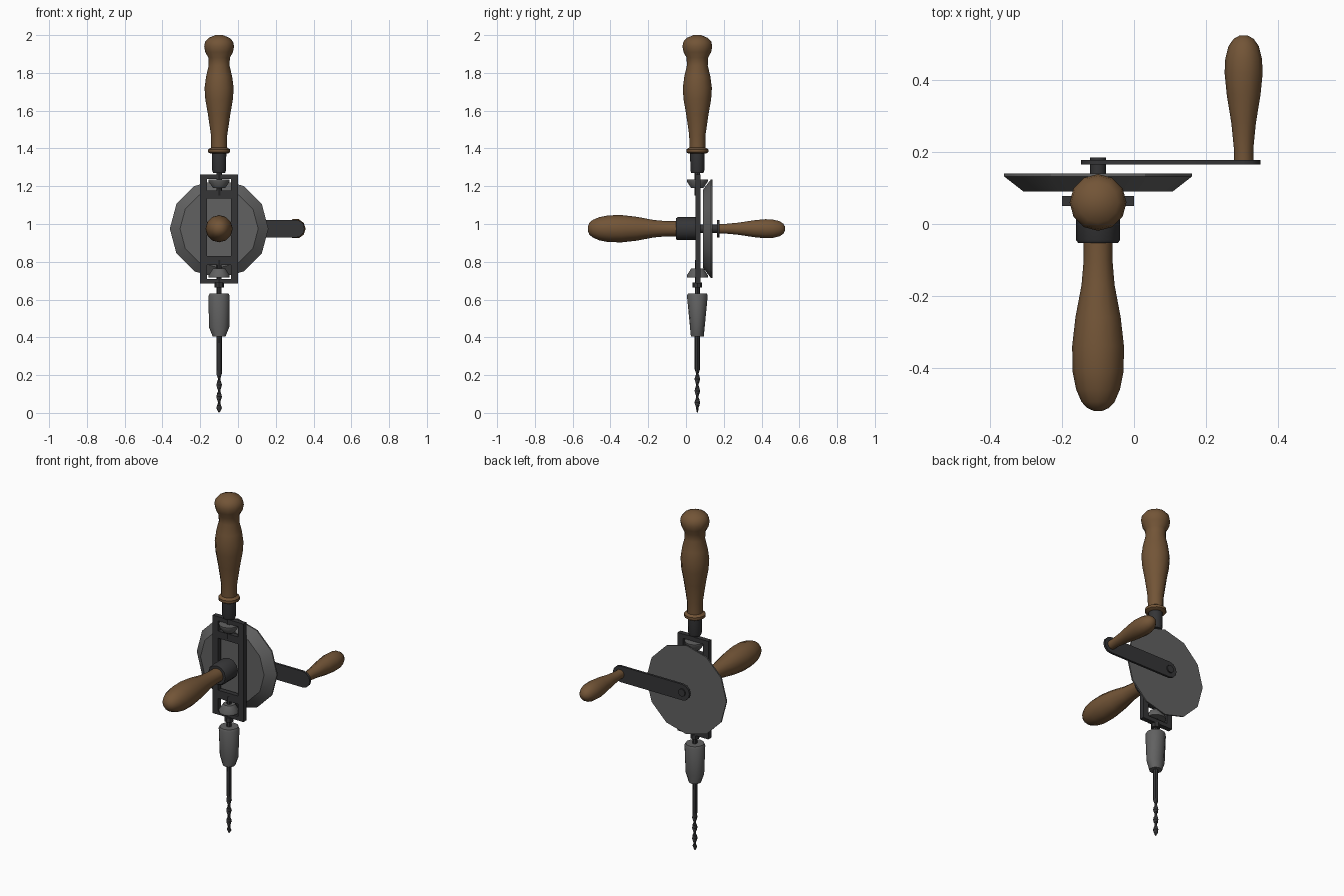
import bpy, bmesh, math

if "Cube" in bpy.data.objects:
    bpy.data.objects.remove(bpy.data.objects["Cube"])

CX, CY, CZ = -0.1, 0.06, 0.975   # spindle x / y and crank axle height


def material(name, rgb):
    m = bpy.data.materials.new(name)
    m.diffuse_color = (*rgb, 1)
    m.use_nodes = True
    m.node_tree.nodes["Principled BSDF"].inputs["Base Color"].default_value = m.diffuse_color
    return m


WOOD = material("wood", (0.17, 0.09, 0.038))
DARK = material("dark_iron", (0.035, 0.035, 0.037))
STEEL = material("steel", (0.12, 0.12, 0.12))


def finish(bm, name, mat, angle=40):
    bmesh.ops.recalc_face_normals(bm, faces=bm.faces)
    me = bpy.data.meshes.new(name)
    bm.to_mesh(me)
    bm.free()
    ob = bpy.data.objects.new(name, me)
    bpy.context.collection.objects.link(ob)
    me.materials.append(mat)
    bpy.ops.object.select_all(action='DESELECT')
    ob.select_set(True)
    bpy.context.view_layer.objects.active = ob
    bpy.ops.object.shade_smooth_by_angle(angle=math.radians(angle))
    return ob


def loft(name, rings, mat, sides=12, axis='Z', origin=(CX, CY), angle=40):
    """rings: (position, radius[, second radius[, twist]]) along the axis, with end caps"""
    bm = bmesh.new()
    loops = []
    for t, ra, *rest in rings:
        rb = rest[0] if rest else ra
        tw = rest[1] if len(rest) > 1 else 0
        loop = []
        for i in range(sides):
            a = 2 * math.pi * i / sides
            p, q = ra * math.cos(a), rb * math.sin(a)
            u = origin[0] + p * math.cos(tw) - q * math.sin(tw)
            v = origin[1] + p * math.sin(tw) + q * math.cos(tw)
            loop.append(bm.verts.new((u, v, t) if axis == 'Z' else (u, t, v)))
        loops.append(loop)
    for a, b in zip(loops, loops[1:]):
        for i in range(sides):
            j = (i + 1) % sides
            bm.faces.new((a[i], a[j], b[j], b[i]))
    bm.faces.new(loops[0])
    bm.faces.new(loops[-1])
    return finish(bm, name, mat, angle)


def add_box(bm, x0, x1, y0, y1, z0, z1):
    r = bmesh.ops.create_cube(bm, size=1)
    for v in r['verts']:
        v.co = ((x0 + x1) / 2 + v.co.x * (x1 - x0),
                (y0 + y1) / 2 + v.co.y * (y1 - y0),
                (z0 + z1) / 2 + v.co.z * (z1 - z0))


# Top handle and its ferrule
loft("top_handle", [(1.372, 0.045), (1.38, 0.058), (1.395, 0.058), (1.405, 0.042),
                    (1.47, 0.043), (1.58, 0.059), (1.66, 0.073), (1.72, 0.077),
                    (1.78, 0.069), (1.84, 0.055), (1.88, 0.057), (1.91, 0.073),
                    (1.94, 0.079), (1.965, 0.074), (1.985, 0.056), (2.0, 0.02)], WOOD)
loft("top_ferrule", [(1.27, 0.032), (1.285, 0.037), (1.375, 0.038)], DARK)

# Ladder-shaped frame
bm = bmesh.new()
for x0 in (-0.2, -0.036):
    add_box(bm, x0, x0 + 0.036, 0.05, 0.078, 0.686, 1.263)
for z0, z1 in ((1.238, 1.263), (1.136, 1.178), (0.782, 0.83), (0.686, 0.71)):
    add_box(bm, -0.164, -0.036, 0.05, 0.078, z0, z1)
finish(bm, "frame", DARK)

# Bevel pinions on the spindle
loft("upper_pinion", [(1.19, 0.032), (1.225, 0.056), (1.235, 0.056)], STEEL)
loft("lower_pinion", [(0.765, 0.032), (0.728, 0.056), (0.718, 0.056)], STEEL)
loft("upper_spindle", [(1.15, 0.015), (1.28, 0.015)], DARK, 8)
loft("lower_spindle", [(0.62, 0.013), (0.81, 0.013)], DARK, 8)
loft("spindle_collar", [(0.663, 0.025), (0.69, 0.025)], DARK, 8)

# Chuck, flattened toward the jaws
loft("chuck", [(0.405, 0.034, 0.034), (0.455, 0.054, 0.039),
               (0.62, 0.056, 0.055), (0.632, 0.05, 0.05)], STEEL)

# Drill bit with twisted flutes
bit = [(0.42, 0.014, 0.014), (0.23, 0.014, 0.014)]
for i in range(13):
    bit.append((0.21 - i * 0.0155, 0.015, 0.007, i * math.pi / 4))
bit.append((0.003, 0.003, 0.003, 3 * math.pi))
loft("drill_bit", bit, DARK, 8)

# Large bevel gear and axle
axle = (CX, CZ)
loft("drive_gear", [(0.09, 0.207), (0.132, 0.261), (0.14, 0.261)], STEEL, 12, 'Y', axle, 30)
loft("axle", [(0.0, 0.022), (0.185, 0.022)], DARK, 12, 'Y', axle)

# Crank arm with rounded ends
bm = bmesh.new()
verts = []
for cx, start in ((0.305, -90), (CX, 90)):
    for k in range(7):
        a = math.radians(start + 30 * k)
        verts.append(bm.verts.new((cx + 0.047 * math.cos(a), 0.165, CZ + 0.047 * math.sin(a))))
face = bm.faces.new(verts)
ext = bmesh.ops.extrude_face_region(bm, geom=[face])
top = [g for g in ext['geom'] if isinstance(g, bmesh.types.BMVert)]
bmesh.ops.translate(bm, verts=top, vec=(0, 0.013, 0))
finish(bm, "crank_arm", DARK)

# Crank handle
loft("crank_handle", [(0.17, 0.027), (0.21, 0.027), (0.28, 0.034), (0.36, 0.047),
                      (0.42, 0.053), (0.46, 0.051), (0.495, 0.042), (0.515, 0.028),
                      (0.525, 0.01)], WOOD, 10, 'Y', (0.305, CZ))

# Side handle and its socket
loft("side_socket", [(-0.053, 0.055), (-0.045, 0.061), (0.055, 0.061)], DARK, 12, 'Y', axle)
loft("side_handle", [(-0.04, 0.04), (-0.1, 0.04), (-0.17, 0.046), (-0.26, 0.063),
                     (-0.34, 0.072), (-0.41, 0.071), (-0.46, 0.061), (-0.495, 0.046),
                     (-0.512, 0.03), (-0.52, 0.012)], WOOD, 12, 'Y', axle)
